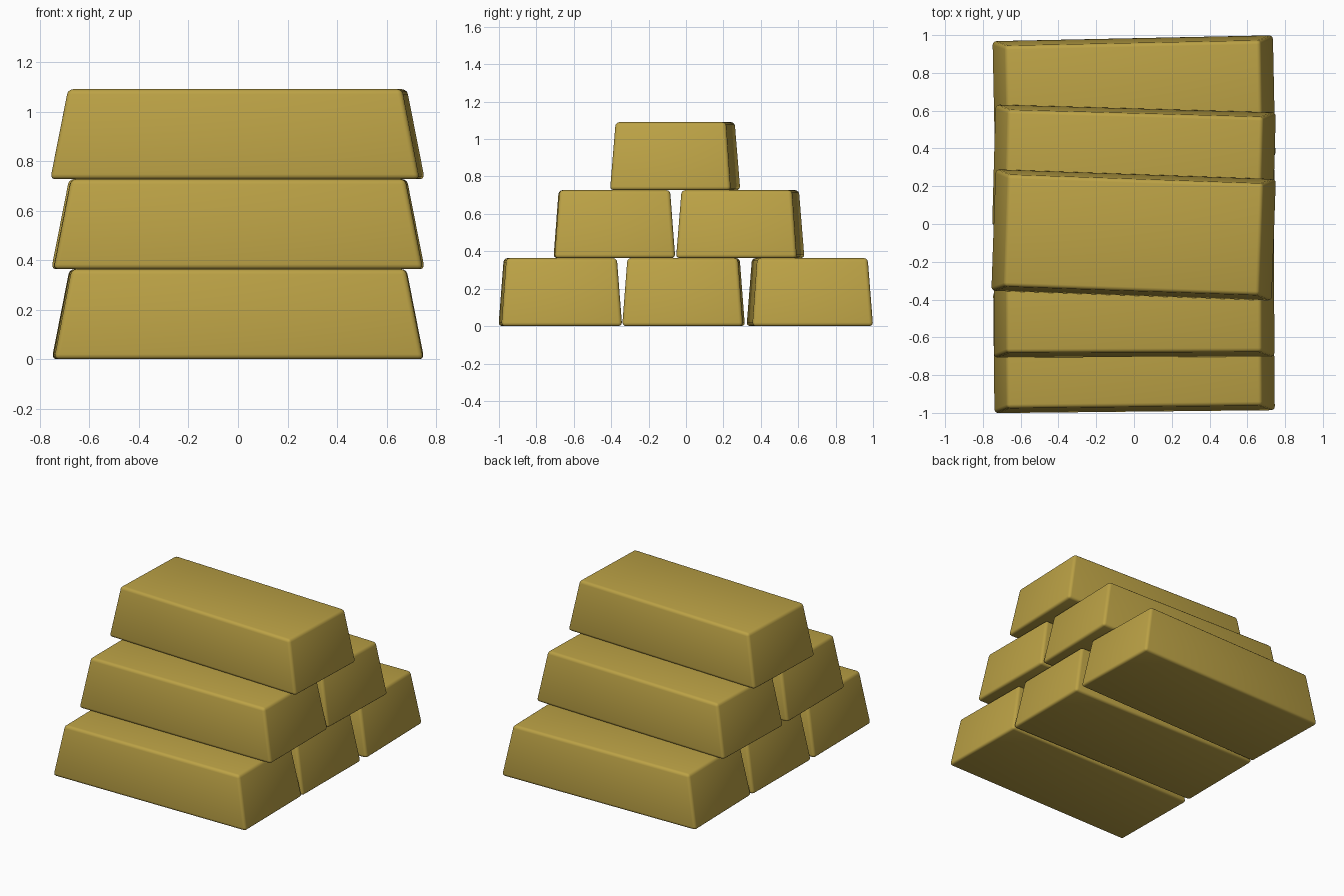
import bpy, bmesh
from math import radians

if "Cube" in bpy.data.objects:
    bpy.data.objects.remove(bpy.data.objects["Cube"])

gold = bpy.data.materials.new("gold")
gold.diffuse_color = (0.5, 0.36, 0.06, 1)
gold.use_nodes = True
gold.node_tree.nodes["Principled BSDF"].inputs["Base Color"].default_value = gold.diffuse_color

LENGTH, WIDTH, HEIGHT = 1.492, 0.646, 0.3635
TOP_X, TOP_Y = 0.905, 0.915   # taper of the upper face


def ingot(name, x, y, level, angle):
    bm = bmesh.new()
    bmesh.ops.create_cube(bm, size=1)
    for v in bm.verts:
        sx, sy = (TOP_X, TOP_Y) if v.co.z > 0 else (1, 1)
        v.co.x *= LENGTH * sx
        v.co.y *= WIDTH * sy
        v.co.z = (v.co.z + 0.5) * HEIGHT
    # softly rounded cast edges
    bmesh.ops.bevel(bm, geom=bm.edges[:], offset=0.02, offset_type='OFFSET',
                    segments=3, profile=0.5, affect='EDGES')
    mesh = bpy.data.meshes.new(name)
    bm.to_mesh(mesh)
    bm.free()
    for p in mesh.polygons:
        p.use_smooth = True
    mesh.materials.append(gold)
    ob = bpy.data.objects.new(name, mesh)
    ob.location = (x, y, level * HEIGHT)
    ob.rotation_euler.z = radians(angle)
    bpy.context.collection.objects.link(ob)


# name, x, y, level, twist in degrees
for bar in [
    ("bottom_bar_front", 0, -0.672, 0, 0.6),
    ("bottom_bar_middle", 0, -0.013, 0, -0.4),
    ("bottom_bar_back", 0, 0.662, 0, 1.2),
    ("middle_bar_front", 0, -0.383, 1, 0.2),
    ("middle_bar_back", 0, 0.29, 1, -1.6),
    ("top_bar", -0.002, -0.058, 2, -2.0),
]:
    ingot(*bar)
